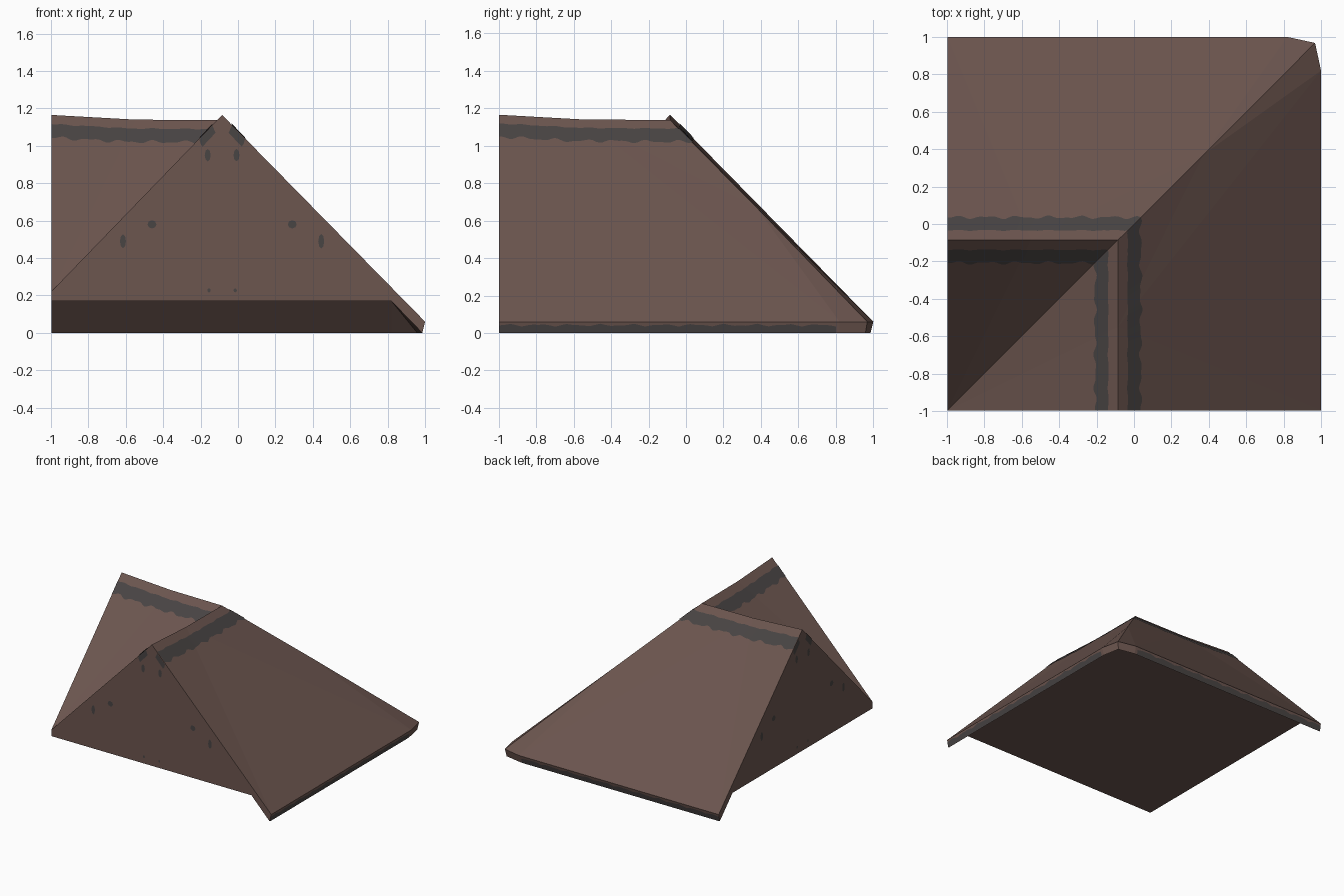
import bpy, bmesh, math
from mathutils import Vector
from mathutils.bvhtree import BVHTree

if "Cube" in bpy.data.objects:
    bpy.data.objects.remove(bpy.data.objects["Cube"])


def material(name, col):
    m = bpy.data.materials.new(name)
    m.diffuse_color = (*col, 1)
    m.use_nodes = True
    m.node_tree.nodes["Principled BSDF"].inputs["Base Color"].default_value = m.diffuse_color
    return m


brown = material("roof_brown", (0.150, 0.092, 0.078, 1)[:3])
grey = material("dark_grey", (0.066, 0.058, 0.057))

G = -0.997    # gable plane
C = -0.085    # ridge line


def finish(name, bm, mat):
    me = bpy.data.meshes.new(name)
    bm.to_mesh(me)
    me.materials.append(mat)
    ob = bpy.data.objects.new(name, me)
    bpy.context.collection.objects.link(ob)
    return ob


def swap(p):
    return (p[1], p[0], p[2])


# Corner roof: one arm described, the other mirrored over the diagonal
P = dict(
    R0=(C, G, 1.165), R1=(C, -0.55, 1.14), R2=(C, C, 1.137),
    H=(0.372, 0.372, 0.675), V=(G, G, 0.222), W=(G, G, 0.17),
    E0=(1, G, 0.06), E1=(1, 0.82, 0.06), E2=(0.968, 0.968, 0.06),
    B0=(0.985, G, 0), B1=(0.985, 0.82, 0), B2=(0.958, 0.958, 0),
    F0=(0.82, G, 0.17), F1=(0.82, 0.82, 0.17))
faces = ["E0 R1 R0", "E0 E1 R1", "R1 E1 H", "R1 H R2", "H E1 E2",   # outer slope
         "V R0 R1", "V R1 R2",                                      # inner slope
         "B0 B1 E1 E0", "B1 B2 E2 E1",                              # eave board
         "F0 F1 B1 B0", "F1 B2 B1",                                 # eave underside
         "W F0 B0 E0 R0 V"]                                         # gable wall
bm = bmesh.new()
for mirrored in (False, True):
    for f in faces:
        pts = [P[k] for k in f.split()]
        if mirrored:
            pts = [swap(p) for p in reversed(pts)]
        bm.faces.new([bm.verts.new(p) for p in pts])
bm.faces.new([bm.verts.new(p) for p in (P["W"], swap(P["F0"]), P["F1"], P["F0"])])
bmesh.ops.remove_doubles(bm, verts=bm.verts, dist=1e-4)
bmesh.ops.recalc_face_normals(bm, faces=bm.faces)
bm.faces.ensure_lookup_table()
tree = BVHTree.FromBMesh(bm)
finish("corner_roof", bm, brown)


def plate(name, polys, facing):
    """Thin painted plate on one arm, plus its copy on the other arm."""
    for arm in ("front", "left"):
        b = bmesh.new()
        for poly in polys:
            d = Vector(facing)
            pts = poly
            if arm == "left":
                pts, d = [swap(p) for p in poly], Vector(swap(facing))
            f = b.faces.new([b.verts.new(p) for p in pts])
            f.normal_update()
            if f.normal.dot(d) < 0:
                f.normal_flip()
        bmesh.ops.remove_doubles(b, verts=b.verts, dist=1e-5)
        finish(f"{name}_{arm}", b, grey)


def wave(y):
    return 0.006 * math.sin(y * 38) + 0.004 * math.sin(y * 67 + 1)


def on_roof(x, y):
    z = tree.ray_cast(Vector((x, y, 3)), Vector((0, 0, -1)))[0].z
    return (x, y, z + 0.006)


def strips(rows):
    return [[a[0], a[1], b[1], b[0]] for a, b in zip(rows, rows[1:])]


# Wavy bands beside the ridge, ending on the hip or valley diagonal
N = 60
for name, x_top, x_low, side in (("outer_ridge_band", -0.034, 0.036, 1),
                                 ("inner_ridge_band", -0.138, -0.208, -1)):
    rows = []
    for i in range(N + 1):
        row = []
        for x, w in ((x_top, 0.3), (x_low, 1)):
            y = G + 0.001 + (x - 0.002 - G) * i / N
            row.append(on_roof(x + (w * wave(y) if i < N else 0), y))
        rows.append(row)
    plate(name, strips(rows), (side, 0, 1))

# Wavy band along the eave board
rows = []
for i in range(N + 1):
    y = G + (0.8 - G) * i / N
    z = 0.042 + 0.8 * wave(y)
    rows.append([(0.988, y, 0.0), (0.988 + z * 0.25, y, z)])
plate("eave_band", strips(rows), (1, 0, 0))

# Patches and knots on the gable walls
polys = []
for s in (-1, 1):
    polys.append([(C + s * d, -1, z) for d, z in
                  ((0.035, 1.07), (0.052, 1.108), (0.122, 1.035), (0.115, 1.01), (0.105, 0.995))])
    for d, z, rx, rz in ((0.077, 0.95, 0.016, 0.033), (0.375, 0.58, 0.024, 0.022),
                         (0.53, 0.49, 0.016, 0.038), (0.07, 0.227, 0.009, 0.011)):
        polys.append([(C + s * d + rx * math.cos(k * math.pi / 4), -1,
                       z + rz * math.sin(k * math.pi / 4)) for k in range(8)])
plate("gable_knots", polys, (0, -1, 0))
